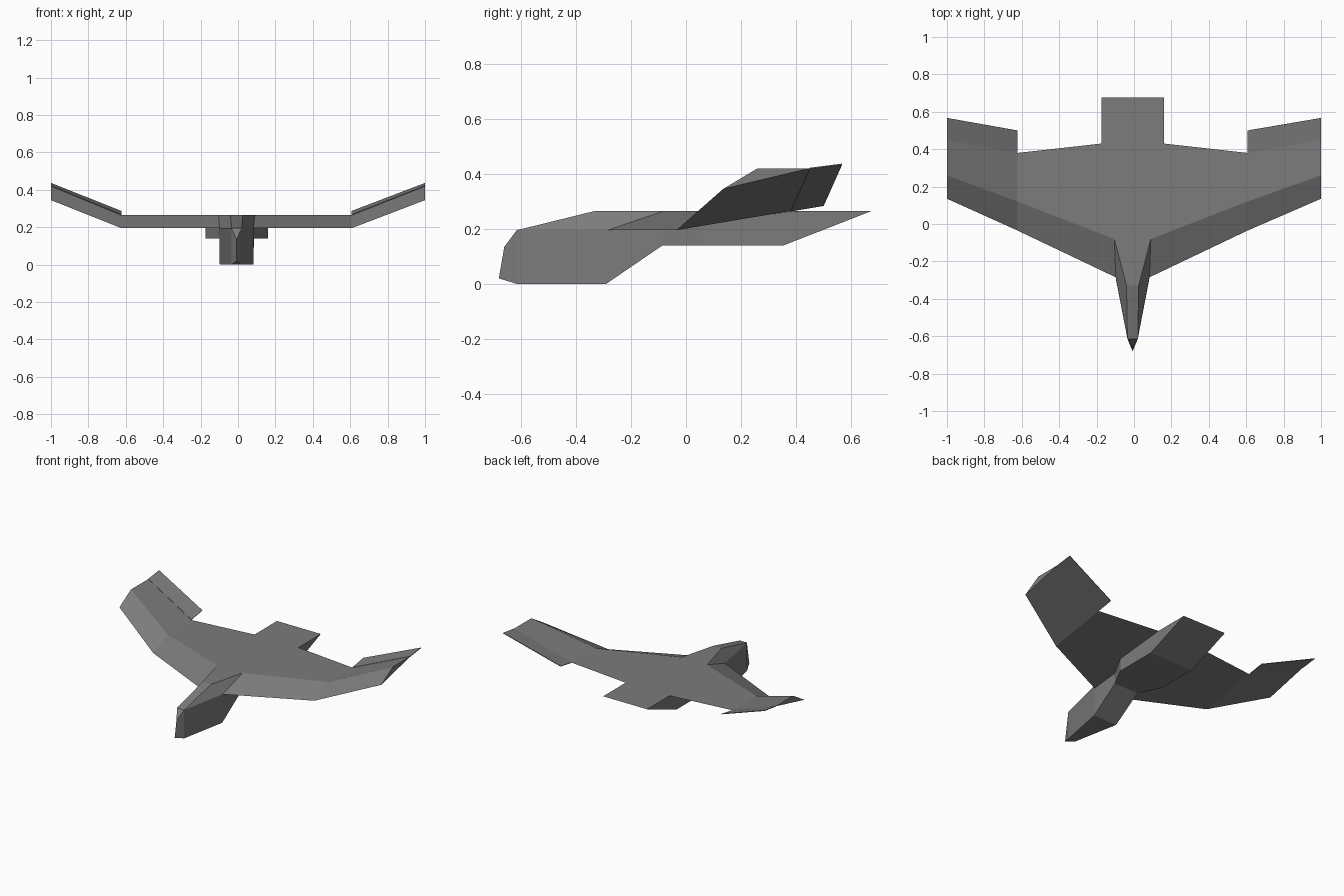
import bpy, bmesh

if "Cube" in bpy.data.objects:
    bpy.data.objects.remove(bpy.data.objects["Cube"])

CX = -0.0075  # the body's centre line sits slightly off zero

grey = bpy.data.materials.new("plain_grey")
grey.diffuse_color = (0.2, 0.2, 0.2, 1)
grey.use_nodes = True
grey.node_tree.nodes["Principled BSDF"].inputs["Base Color"].default_value = grey.diffuse_color

# Landmarks of one half: (distance from centre line, y, z)
P = dict(
    # nose and neck
    beak=(0, -.68, .02), brow=(0, -.66, .135),
    head0=(0, -.615, .195), head=(.0275, -.615, .195),
    chin0=(0, -.615, 0), chin=(.0275, -.615, 0),
    nape0=(0, -.33, .265), nape=(.0325, -.33, .265),
    keel0=(0, -.29, 0), keel=(.09, -.29, 0),
    # belly and tail
    chest0=(0, -.085, .14), chest=(.0925, -.085, .14),
    belly0=(0, .06, .14), belly=(.1675, .06, .14),
    rump0=(0, .355, .14), rump=(.1675, .355, .14),
    tail0=(0, .675, .265), tail=(.1675, .675, .265),
    # wing root, elbow and tip: leading edge, crease, trailing edge
    lead1=(.09, -.285, .195), crease1=(.0975, -.08, .265), trail1=(.1675, .43, .265),
    under1=(.094, -.085, .214), under2=(.1675, .06, .229),
    lead2=(.615, -.035, .195), crease2=(.615, .12, .265), trail2=(.615, .38, .265),
    lead3=(1, .135, .345), crease3=(1, .26, .42), trail3=(1, .45, .42),
    flap2=(.615, .50, .285), flap3=(1, .567, .435),
)


def place(key, side):
    h, y, z = P[key]
    return (side if h == 1 else CX + side * h, y, z)


def mirrored_part(name, faces):
    """Build faces on both sides of the centre line and weld them."""
    bm = bmesh.new()
    for side in (1, -1):
        for face in faces:
            keys = face.split()
            bm.faces.new([bm.verts.new(place(k, side)) for k in keys[::side]])
    bmesh.ops.remove_doubles(bm, verts=bm.verts, dist=1e-4)
    bmesh.ops.recalc_face_normals(bm, faces=bm.faces)
    mesh = bpy.data.meshes.new(name)
    bm.to_mesh(mesh)
    bm.free()
    mesh.materials.append(grey)
    ob = bpy.data.objects.new(name, mesh)
    bpy.context.collection.objects.link(ob)
    return ob


# Closed shell: nose, neck, belly, tail and wings
mirrored_part("body_and_wings", [
    # nose
    "beak brow head chin", "brow head0 head", "beak chin chin0",
    # neck
    "head lead1 keel chin", "head nape crease1 lead1",
    "head0 nape0 nape head", "chin0 chin keel keel0",
    # belly and tail underside
    "keel0 keel chest chest0", "chest0 chest belly belly0",
    "belly0 belly rump rump0", "rump0 rump tail tail0",
    # flanks
    "keel lead1 under1 chest", "chest under1 under2 belly",
    "belly under2 trail1 tail rump",
    # flat back
    "nape0 tail0 tail trail1 trail2 crease2 crease1 nape",
    # wing fronts, tops, undersides and tip caps
    "lead1 crease1 crease2 lead2", "lead2 crease2 crease3 lead3",
    "crease2 trail2 trail3 crease3",
    "lead1 lead2 trail2 trail1", "lead1 trail1 under2", "lead1 under2 under1",
    "lead2 lead3 trail3 trail2", "lead3 crease3 trail3",
])

# Thin flaps behind the raised wing tips
flaps = mirrored_part("wing_flaps", ["trail2 trail3 flap3 flap2"])
thick = flaps.modifiers.new("thickness", 'SOLIDIFY')
thick.thickness = 0.004
thick.offset = 0
